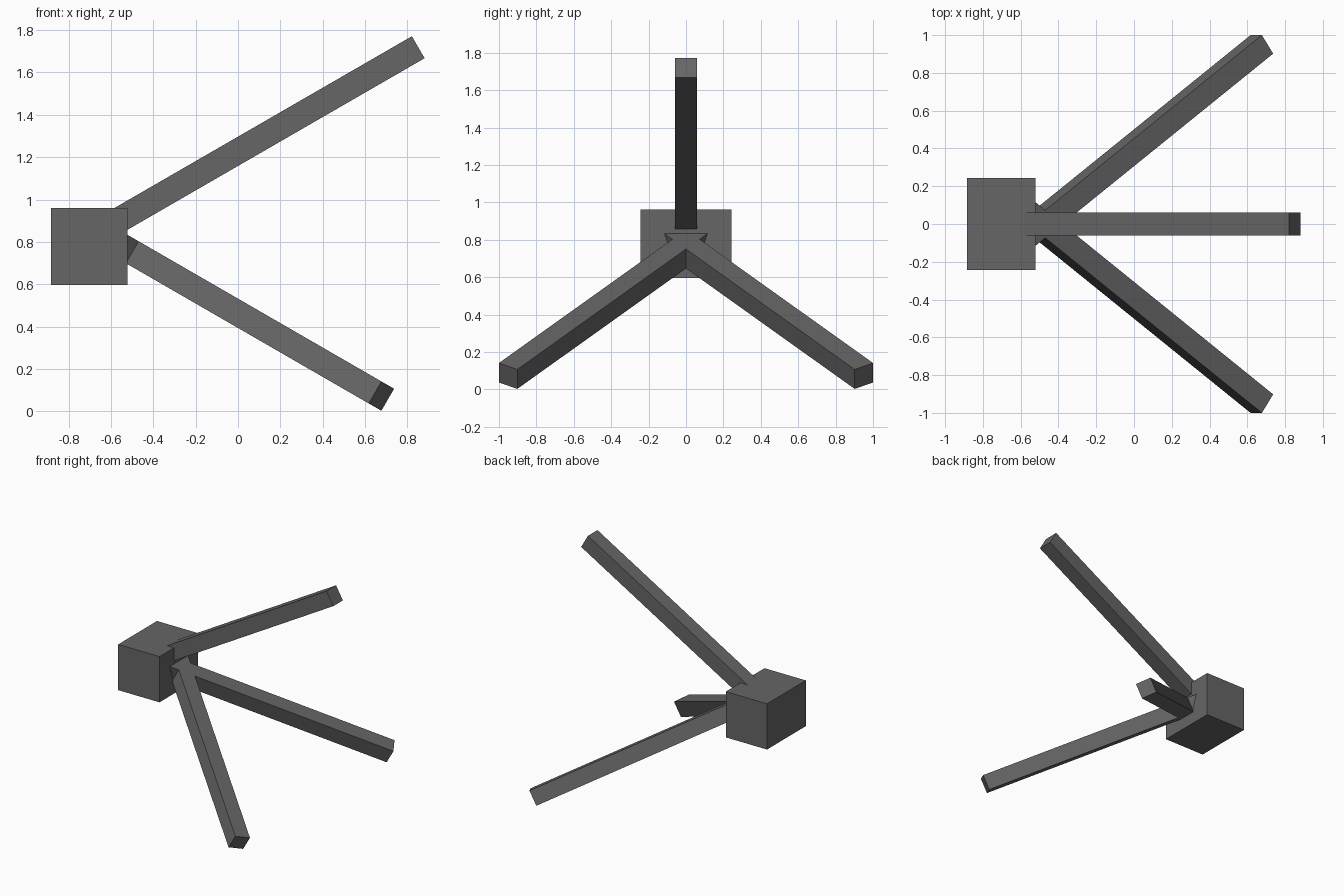
import bpy
import math
from mathutils import Vector, Matrix

if "Cube" in bpy.data.objects:
    bpy.data.objects.remove(bpy.data.objects["Cube"])

grey = bpy.data.materials.new("dark grey")
grey.diffuse_color = (0.133, 0.133, 0.133, 1.0)
grey.use_nodes = True
grey.node_tree.nodes["Principled BSDF"].inputs["Base Color"].default_value = grey.diffuse_color


def box(name, size, matrix):
    """Box of the given size placed by a matrix."""
    bpy.ops.mesh.primitive_cube_add(size=1)
    ob = bpy.context.object
    ob.name = name
    ob.data.transform(Matrix.Diagonal((*size, 1.0)))
    ob.matrix_world = matrix
    ob.data.materials.append(grey)
    return ob


def arm(name, tip, length, pitch, yaw):
    """Square bar that ends at tip; yawed in its own plane, then pitched."""
    rot = Matrix.Rotation(pitch, 4, 'Y') @ Matrix.Rotation(yaw, 4, 'Z')
    direction = rot.to_3x3() @ Vector((1, 0, 0))
    centre = Vector(tip) - direction * length / 2
    return box(name, (length, 0.12, 0.12), Matrix.Translation(centre) @ rot)


# Hub block
box("hub_block", (0.363, 0.487, 0.364), Matrix.Translation((-0.702, 0, 0.779)))

# Upper arm, rising at 30 degrees
arm("upper_arm", (0.851, 0, 1.719), 1.79, math.radians(-30), 0)

# Two lower arms, spread 35 degrees each way on a plane falling at 30 degrees
for side, label in ((1, "back"), (-1, "front")):
    arm("lower_arm_" + label, (0.677, side * 0.951, 0.072), 1.85,
        math.radians(30), side * math.radians(35))
